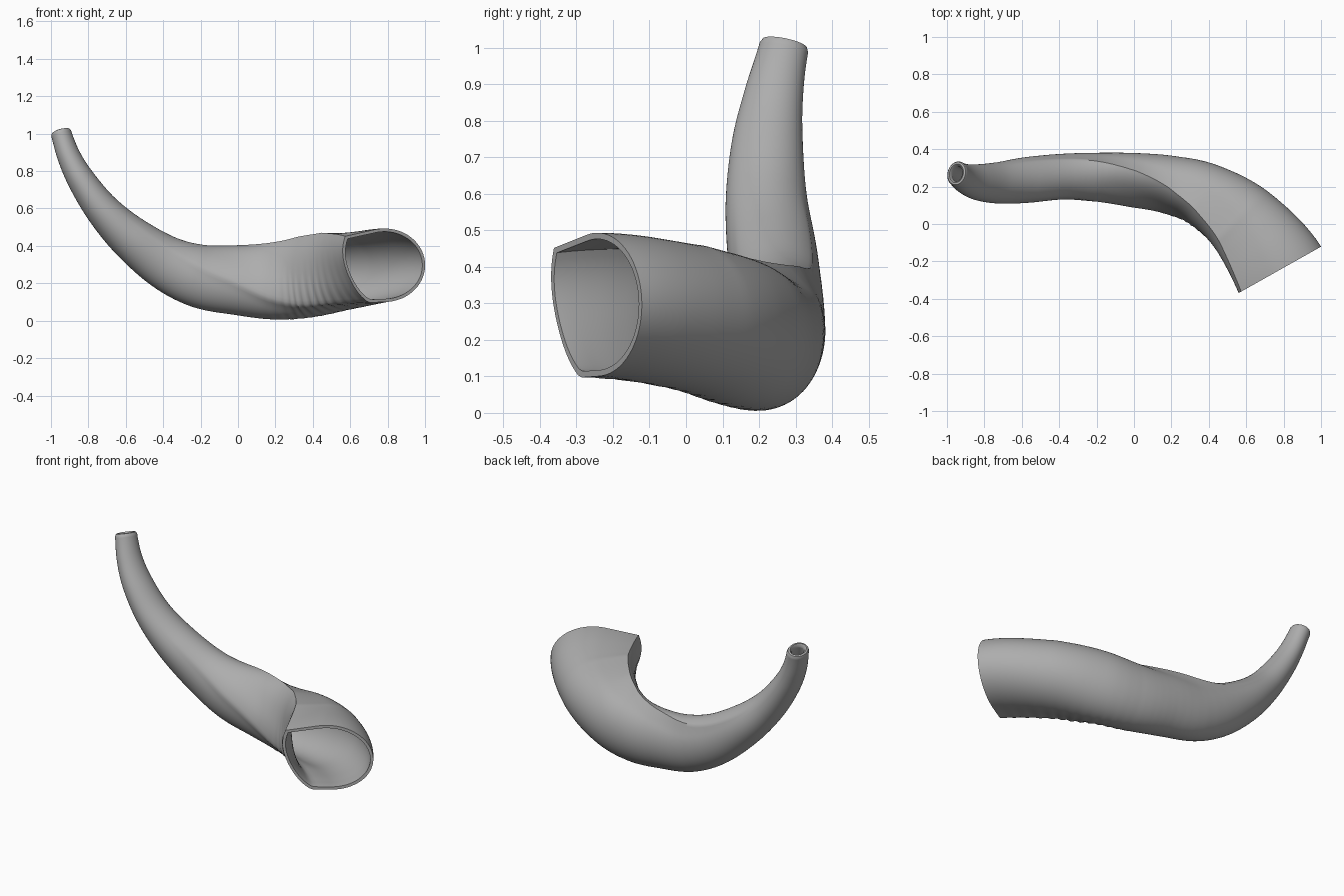
import bpy, bmesh, math
from mathutils import Vector

cube = bpy.data.objects.get("Cube")
if cube:
    bpy.data.objects.remove(cube, do_unlink=True)

# Stations from mouth to tip:
# centre x, y, z, half width, half height, ridge angle, ridge strength, flatness
STATIONS = [
    (.78, -.245, .295, .253, .198, 141, 1.15, .23),
    (.59, .005, .262, .212, .2, 129, 1.25, .26),
    (.39, .15, .23, .175, .212, 117, 1.05, .26),
    (.2, .21, .212, .155, .206, 99, .75, .24),
    (0, .235, .218, .145, .188, 76, .6, .22),
    (-.2, .25, .238, .131, .17, 58, .55, .17),
    (-.385, .253, .31, .122, .145, 45, .35, .1),
    (-.575, .235, .445, .122, .117, 36, .15, .04),
    (-.72, .22, .588, .111, .093, 35, 0, 0),
    (-.83, .223, .74, .097, .076, 35, 0, 0),
    (-.9, .24, .87, .081, .063, 35, 0, 0),
    (-.945, .268, 1.0, .068, .055, 35, 0, 0),
]
LAST = len(STATIONS) - 1
SIDES, STEPS = 72, 16
SPAN = math.radians(108)    # angle from the ridge to the lower corner

# Extra control points that set the direction of the two ends
before = (.894, -.535, .262) + STATIONS[0][3:]
after = (-.98, .3, 1.13) + STATIONS[-1][3:]
CONTROL = [before] + STATIONS + [after]


def sample(t):
    """Smoothly interpolated station values and path direction."""
    i = min(int(t), LAST - 1)
    f = t - i
    value, slope = [], []
    for p, a, b, n in zip(*CONTROL[i:i + 4]):
        c1, c2, c3 = b - p, 2 * p - 5 * a + 4 * b - n, 3 * a - p - 3 * b + n
        value.append(a + (c1 * f + c2 * f * f + c3 * f ** 3) / 2)
        slope.append(c1 + 2 * c2 * f + 3 * c3 * f * f)
    return value, Vector(slope[:3]).normalized()


def corner(radius, delta):
    """Straight edge from a corner down to the unit circle."""
    beta = math.acos(1 / radius)
    return 1 / math.cos(beta - delta) if delta < beta else 1


def ring(t, inset=0, push=0, ribs=0):
    """One cross-section: round outside, ridge and flattened inside, twisting."""
    (x, y, z, half_w, half_h, angle, strength, flat), along = sample(t)
    side = along.cross(Vector((t / LAST, 0, 1))).normalized()
    up = side.cross(along)
    ridge = 1 + .22 * max(0, strength)
    lower = 1 + .08 * max(0, strength)
    points = []
    for k in range(SIDES):
        # The vertex spacing follows the ridge so its edge stays crisp
        delta = math.tau * k / SIDES
        a = delta + math.radians(angle)
        if delta < SPAN:
            s = delta / SPAN
            r = ridge + (lower - ridge) * s - flat * math.sin(math.pi * s)
        else:
            r = max(corner(lower, delta - SPAN), corner(ridge, math.tau - delta))
        points.append((r * math.cos(a), r * math.sin(a), a))
    us, vs, _ = zip(*points)
    lo_u, hi_u, lo_v, hi_v = min(us), max(us), min(vs), max(vs)
    fade = max(0, math.sin(math.pi * min(1, t / 3.4)))
    result = []
    for u, v, a in points:
        u = (2 * (u - lo_u) / (hi_u - lo_u) - 1) * (half_w - inset)
        v = (2 * (v - lo_v) / (hi_v - lo_v) - 1) * (half_h - inset)
        # Growth ribs low on the inside of the bend
        weight = max(0, math.cos(a - math.radians(225))) ** 3
        grow = 1 + ribs * weight * fade * math.sin(t * 25)
        result.append(Vector((x, y, z)) + side * u * grow + up * v * grow
                      + along * push)
    return result


# Outer skin, rounded tip lip, then the bore back to the mouth
ts = [i / STEPS for i in range(LAST * STEPS + 1)]
rings = [ring(t, ribs=.018) for t in ts]
rings.append(ring(LAST, .006, .012))
rings.append(ring(LAST, .016, .015))
rings += [ring(t, .017 + .01 * t / LAST) for t in reversed(ts)]

bm = bmesh.new()
loops = [[bm.verts.new(p) for p in r] for r in rings]
for i, loop in enumerate(loops):
    nxt = loops[(i + 1) % len(loops)]
    for k in range(SIDES):
        j = (k + 1) % SIDES
        bm.faces.new((loop[k], loop[j], nxt[j], nxt[k]))
bmesh.ops.recalc_face_normals(bm, faces=bm.faces)
mesh = bpy.data.meshes.new("horn")
bm.to_mesh(mesh)
bm.free()
horn = bpy.data.objects.new("horn", mesh)
bpy.context.collection.objects.link(horn)

# Plain grey
grey = bpy.data.materials.new("plain_grey")
grey.use_nodes = True
color = (.42, .42, .42, 1)
grey.diffuse_color = color
bsdf = next(n for n in grey.node_tree.nodes if n.type == 'BSDF_PRINCIPLED')
bsdf.inputs["Base Color"].default_value = color
mesh.materials.append(grey)

bpy.ops.object.select_all(action='DESELECT')
horn.select_set(True)
bpy.context.view_layer.objects.active = horn
bpy.ops.object.shade_smooth_by_angle(angle=math.radians(40))
